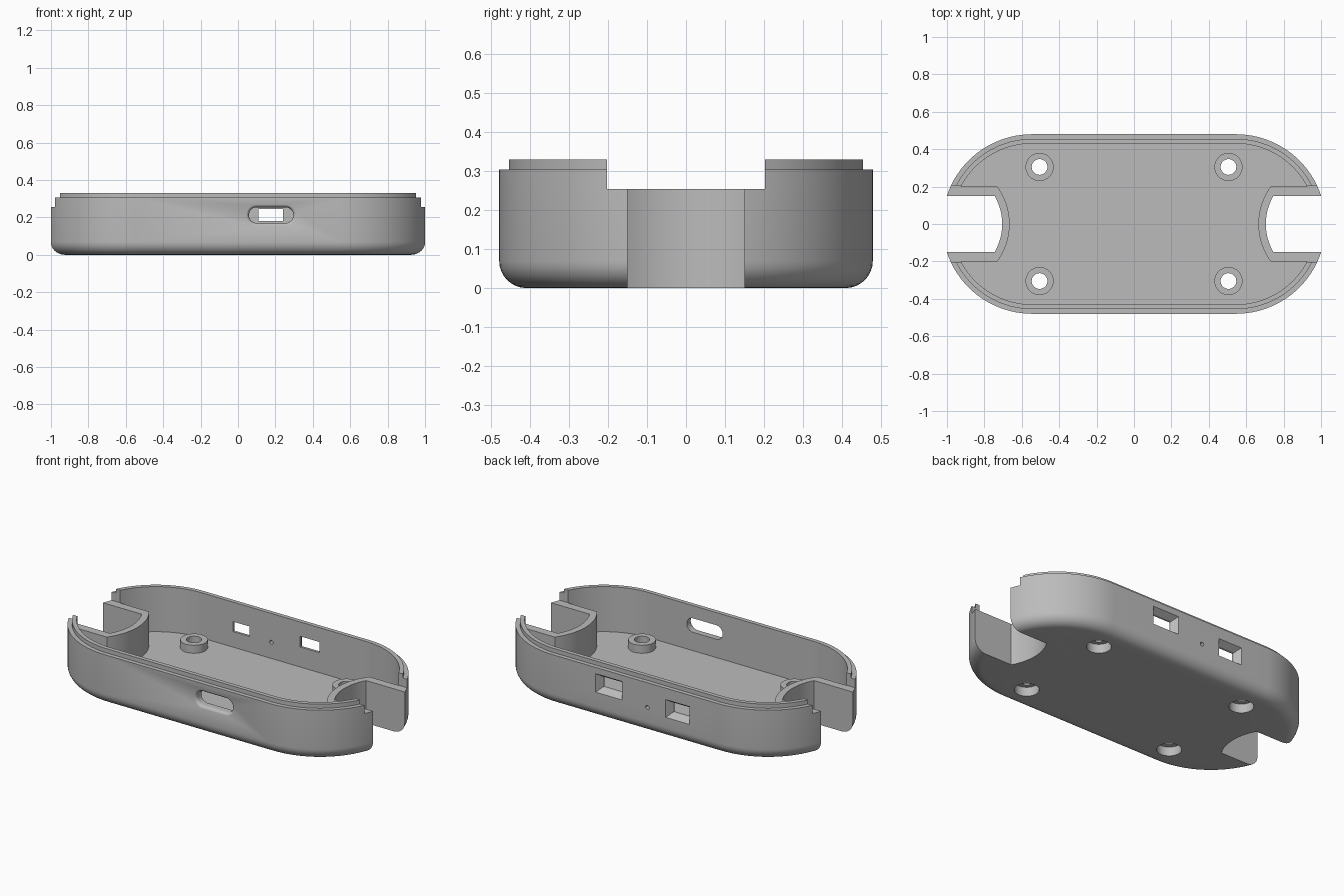
import bpy, bmesh, math

if "Cube" in bpy.data.objects:
    bpy.data.objects.remove(bpy.data.objects["Cube"])

grey = bpy.data.materials.new("light_grey_plastic")
grey.diffuse_color = (0.5, 0.5, 0.5, 1)
grey.use_nodes = True
grey.node_tree.nodes["Principled BSDF"].inputs["Base Color"].default_value = grey.diffuse_color


def loft(name, rings):
    """Closed solid through rings of equal point count, capped at both ends."""
    bm = bmesh.new()
    rows = [[bm.verts.new(p) for p in ring] for ring in rings]
    n = len(rows[0])
    for a, b in zip(rows, rows[1:]):
        for i in range(n):
            j = (i + 1) % n
            bm.faces.new((a[i], a[j], b[j], b[i]))
    bm.faces.new(rows[0])
    bm.faces.new(rows[-1])
    bmesh.ops.recalc_face_normals(bm, faces=bm.faces)
    mesh = bpy.data.meshes.new(name)
    bm.to_mesh(mesh)
    bm.free()
    mesh.materials.append(grey)
    obj = bpy.data.objects.new(name, mesh)
    bpy.context.collection.objects.link(obj)
    return obj


def stadium(half_len, r, steps):
    """Outline with straight sides and half-round ends."""
    pts = []
    for side, start in ((1, -90), (-1, 90)):
        for i in range(steps + 1):
            a = math.radians(start + 180 * i / steps)
            pts.append((side * half_len + r * math.cos(a), r * math.sin(a)))
    return pts


def at_z(pts, z):
    return [(x, y, z) for x, y in pts]


def circle(cx, cy, r, n=40):
    return [(cx + r * math.cos(2 * math.pi * i / n),
             cy + r * math.sin(2 * math.pi * i / n)) for i in range(n)]


def combine(target, tool, operation):
    mod = target.modifiers.new("bool", 'BOOLEAN')
    mod.operation, mod.solver, mod.object = operation, 'EXACT', tool
    bpy.context.view_layer.objects.active = target
    bpy.ops.object.modifier_apply(modifier=mod.name)
    bpy.data.objects.remove(tool, do_unlink=True)


def bay(side, r, half_w, x_end):
    """Notch outline: concave round inner end, straight sides to x_end."""
    a0 = math.asin(half_w / r)
    pts = [(side * (1.005 - r * math.cos(a)), r * math.sin(a))
           for a in [a0 * (2 * i / 20 - 1) for i in range(21)]]
    return pts + [(side * x_end, half_w), (side * x_end, -half_w)]


# Tray shell: rounded bottom edge, stepped rim, inner wall and floor
F = 0.07
profile = [(F - F * math.sin(a), F - F * math.cos(a))
           for a in [math.pi / 2 * i / 8 for i in range(9)]]
profile += [(0, 0.305), (0.025, 0.305), (0.025, 0.33), (0.05, 0.33), (0.05, 0.06)]
shell = loft("tray_shell", [at_z(stadium(0.545, 0.48 - d, 48), z) for d, z in profile])

# End bays: wall around each notch, lowered rim, open slot
for s in (-1, 1):
    wall = bay(s, 0.34, 0.2, 0.95)
    combine(shell, loft("bay_wall", [at_z(wall, 0.03), at_z(wall, 0.29)]), 'UNION')
    box = [(s * 0.6, -0.203), (s * 1.2, -0.203), (s * 1.2, 0.203), (s * 0.6, 0.203)]
    combine(shell, loft("rim_cut", [at_z(box, 0.255), at_z(box, 0.5)]), 'DIFFERENCE')
    slot = bay(s, 0.30, 0.15, 1.2)
    combine(shell, loft("slot_cut", [at_z(slot, -0.1), at_z(slot, 0.5)]), 'DIFFERENCE')

# Screw bosses with counterbored holes
for x in (-0.505, 0.505):
    for y in (-0.305, 0.305):
        boss = circle(x, y, 0.075)
        combine(shell, loft("boss", [at_z(boss, 0.04), at_z(boss, 0.108)]), 'UNION')
        wide, thin = circle(x, y, 0.068), circle(x, y, 0.042)
        combine(shell, loft("screw_cut", [at_z(wide, -0.1), at_z(wide, 0.055),
                                          at_z(thin, 0.055), at_z(thin, 0.2)]), 'DIFFERENCE')

# Front port: round-ended opening with a softened outer edge
steps = [(-0.38, 0)] + [(-0.461 - 0.02 * math.sin(a), 0.02 * (1 - math.cos(a)))
                        for a in [math.pi / 2 * i / 6 for i in range(7)]] + [(-0.52, 0.02)]
port = [[(0.177 + px, y, 0.212 + pz) for px, pz in stadium(0.077, 0.042 + d, 16)]
        for y, d in steps]
combine(shell, loft("front_port_cut", port), 'DIFFERENCE')

# Back ports: rectangular windows that flare outward
for x, z, w, h in ((0.175, 0.212, 0.065, 0.032), (-0.28, 0.183, 0.055, 0.03)):
    rings = [[(x + sx * (w + d), y, z + sz * (h + d))
              for sx, sz in ((-1, -1), (1, -1), (1, 1), (-1, 1))]
             for y, d in ((0.38, 0), (0.445, 0), (0.481, 0.024), (0.52, 0.024))]
    combine(shell, loft("back_port_cut", rings), 'DIFFERENCE')

# Small pinhole between the back ports
pin = circle(-0.08, 0.157, 0.012, 20)
combine(shell, loft("pinhole_cut", [[(x, y, z) for x, z in pin] for y in (0.38, 0.55)]),
        'DIFFERENCE')

bpy.ops.object.select_all(action='DESELECT')
shell.select_set(True)
bpy.context.view_layer.objects.active = shell
bpy.ops.object.shade_smooth_by_angle(angle=math.radians(25))
